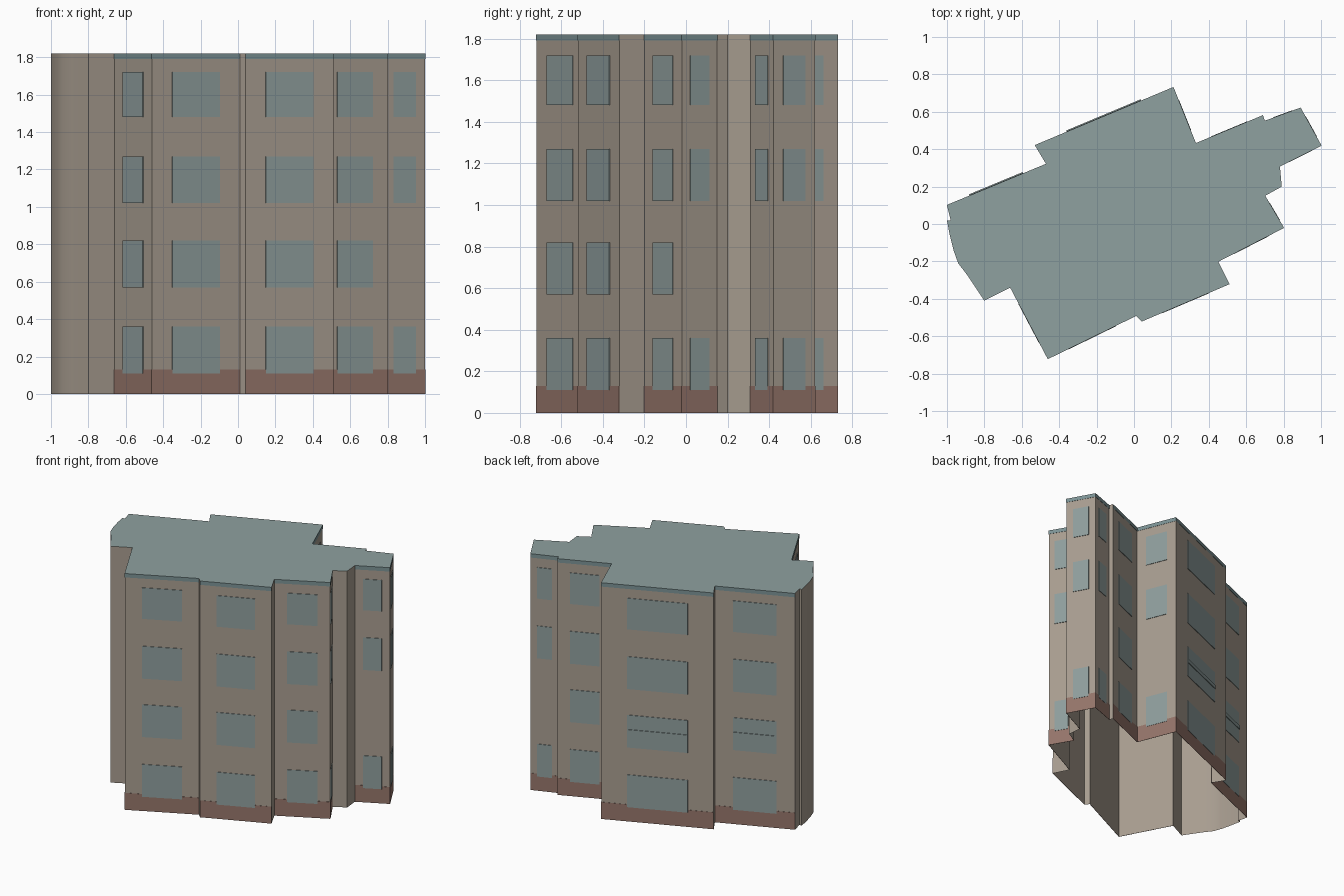
import bpy, bmesh, math
from mathutils import Vector

cube = bpy.data.objects.get("Cube")
if cube:
    bpy.data.objects.remove(cube, do_unlink=True)

HEIGHT = 1.82
PLINTH_TOP = 0.13
BAND_BOTTOM = 1.79
ROWS = [(0.11, 0.36), (0.57, 0.82), (1.02, 1.27), (1.48, 1.72)]


def material(name, rgb):
    lin = [((c / 255 + 0.055) / 1.055) ** 2.4 for c in rgb] + [1]
    m = bpy.data.materials.new(name)
    m.use_nodes = True
    m.diffuse_color = lin
    node = m.node_tree.nodes["Principled BSDF"]
    node.inputs["Base Color"].default_value = lin
    node.inputs["Roughness"].default_value = 0.9
    return m


beige = material("beige_wall", (168, 157, 144))
brown = material("brown_plinth", (149, 117, 106))
glass = material("window_blue_grey", (143, 158, 157))
slate = material("roof_grey_green", (143, 161, 160))
band_blue = material("cornice_blue_grey", (124, 147, 149))


def finish(name, bm, mats):
    me = bpy.data.meshes.new(name)
    bm.to_mesh(me)
    bm.free()
    for m in mats:
        me.materials.append(m)
    ob = bpy.data.objects.new(name, me)
    bpy.context.collection.objects.link(ob)
    return ob


# Floor plan, counterclockwise, grouped by side
front = [(-0.46, -0.72), (0.01, -0.49), (0.04, -0.52), (0.51, -0.32), (0.45, -0.20)]
right = [(0.80, -0.02), (0.70, 0.15), (0.79, 0.20), (0.78, 0.31), (1.0, 0.42)]
back = [(0.89, 0.62), (0.70, 0.55), (0.69, 0.58), (0.33, 0.43), (0.21, 0.73),
        (-0.53, 0.42), (-0.47, 0.32)]
left = [(-1.0, 0.10), (-0.98, 0.02), (-1.0, 0.02), (-0.985, -0.06), (-0.965, -0.14),
        (-0.94, -0.21), (-0.89, -0.275), (-0.85, -0.335), (-0.80, -0.41), (-0.66, -0.34)]
plan = front + right + back + left

# Walls and roof: open-bottomed shell
bm = bmesh.new()
low = [bm.verts.new((x, y, 0)) for x, y in plan]
high = [bm.verts.new((x, y, HEIGHT)) for x, y in plan]
for i in range(len(plan)):
    j = (i + 1) % len(plan)
    bm.faces.new((low[i], low[j], high[j], high[i]))
roof = bm.faces.new(high)
roof.material_index = 1
shell = finish("walls_and_roof", bm, [beige, slate])
bpy.ops.object.select_all(action='DESELECT')
shell.select_set(True)
bpy.context.view_layer.objects.active = shell
bpy.ops.object.shade_smooth_by_angle(angle=math.radians(25))


def plate(bm, wall, f0, f1, z0, z1, depth):
    """Thin plate on a wall, without the face that lies against it."""
    a, b = Vector(plan[wall]), Vector(plan[(wall + 1) % len(plan)])
    d = b - a
    n = Vector((d.y, -d.x)).normalized() * depth
    p, q = a + d * f0, a + d * f1
    corners = ((p, z0), (q, z0), (q, z1), (p, z1))
    inner = [bm.verts.new((c.x, c.y, z)) for c, z in corners]
    outer = [bm.verts.new((c.x + n.x, c.y + n.y, z)) for c, z in corners]
    bm.faces.new(outer)
    for i in range(4):
        j = (i + 1) % 4
        bm.faces.new((inner[i], inner[j], outer[j], outer[i]))


# Walls with windows, by their starting corner; some lack the second storey
full_walls = [0, 2, 4, 12, 14, 16, len(plan) - 1]
gap_walls = [5, 8, 9, 10, 13]
plinth, cornice, windows = bmesh.new(), bmesh.new(), bmesh.new()
for w in full_walls + gap_walls:
    plate(plinth, w, 0, 1, 0, PLINTH_TOP, 0.002)
    plate(cornice, w, 0, 1, BAND_BOTTOM, HEIGHT, 0.002)
    for r, (z0, z1) in enumerate(ROWS):
        if r == 1 and w in gap_walls:
            continue
        plate(windows, w, 0.23, 0.77, z0, z1, 0.004)
finish("plinth", plinth, [brown])
finish("cornice_band", cornice, [band_blue])
finish("windows", windows, [glass])

# Slim rails across the second-storey back windows
rails = bmesh.new()
for w in (14, 16):
    plate(rails, w, 0.23, 0.77, 0.68, 0.71, 0.009)
finish("window_rails", rails, [glass])
